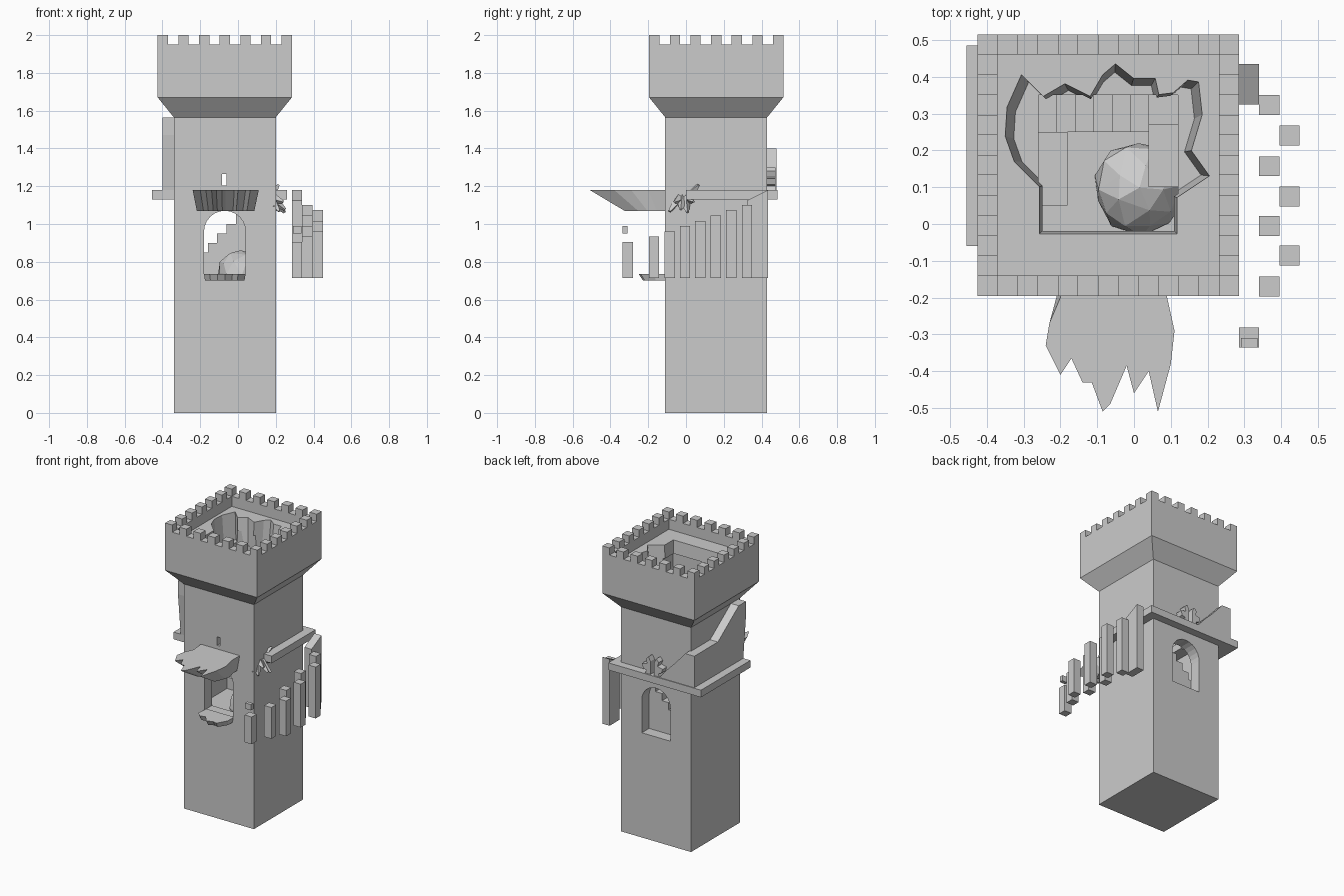
import bpy, bmesh, math, random
from mathutils import Vector, Matrix

random.seed(4)
if "Cube" in bpy.data.objects:
    bpy.data.objects.remove(bpy.data.objects["Cube"])

stone = bpy.data.materials.new("grey_stone")
stone.use_nodes = True
GREY = (0.6, 0.6, 0.6, 1)
stone.diffuse_color = GREY
stone.node_tree.nodes["Principled BSDF"].inputs["Base Color"].default_value = GREY

CX, CY = -0.07, 0.16          # tower axis
HALF, TOP_HALF = 0.27, 0.355  # shaft and crown half widths
SEG = TOP_HALF * 2 / 13       # merlon module


def finish(name, bm):
    bmesh.ops.recalc_face_normals(bm, faces=bm.faces)
    me = bpy.data.meshes.new(name)
    bm.to_mesh(me)
    bm.free()
    ob = bpy.data.objects.new(name, me)
    me.materials.append(stone)
    bpy.context.collection.objects.link(ob)
    return ob


def skin(bm, rings):
    """Closed solid through matching rings of points."""
    loops = [[bm.verts.new(p) for p in r] for r in rings]
    n = len(loops[0])
    for a, b in zip(loops, loops[1:]):
        for i in range(n):
            j = (i + 1) % n
            bm.faces.new((a[i], a[j], b[j], b[i]))
    bm.faces.new(loops[0])
    bm.faces.new(loops[-1])


def box(bm, x0, x1, y0, y1, z0, z1):
    skin(bm, [[(x0, y0, z), (x1, y0, z), (x1, y1, z), (x0, y1, z)] for z in (z0, z1)])


def boxes(name, dims):
    bm = bmesh.new()
    for d in dims:
        box(bm, *d)
    return finish(name, bm)


def slab(name, outline, top, bottom, pivot=(0, 0), scale=(1, 1)):
    """Flat ragged outline, with the underside drawn in towards a pivot."""
    px, py = pivot
    low = [(px + (x - px) * scale[0], py + (y - py) * scale[1], bottom) for x, y in outline]
    bm = bmesh.new()
    skin(bm, [[(x, y, top) for x, y in outline], low])
    return finish(name, bm)


def upright(name, profile, axis, a, b):
    """Profile of (horizontal, z) pushed along x or y."""
    bm = bmesh.new()
    skin(bm, [[(d, h, z) if axis == "x" else (h, d, z) for h, z in profile] for d in (a, b)])
    return finish(name, bm)


def arch(x0, x1, z0, z1, steps=12):
    r, c = (x1 - x0) / 2, (x0 + x1) / 2
    curve = [(c + r * math.cos(math.pi * i / steps), z1 - r + r * math.sin(math.pi * i / steps))
             for i in range(steps + 1)]
    return [(x0, z0), (x1, z0)] + curve


# Tower body: shaft, flared corbel, crown and sunken roof deck
bm = bmesh.new()
skin(bm, [[(CX + sx * h, CY + sy * h, z) for sx, sy in ((-1, -1), (1, -1), (1, 1), (-1, 1))]
          for h, z in ((HALF, 0), (HALF, 1.565), (TOP_HALF, 1.67), (TOP_HALF, 1.95),
                       (TOP_HALF - SEG, 1.95), (TOP_HALF - SEG, 1.88))])
tower = finish("tower", bm)

# Cutters: room, collapsed roof, arched windows and slit
hole = [(-.26, .1), (-.33, .17), (-.355, .24), (-.35, .32), (-.31, .41), (-.25, .35), (-.19, .385),
        (-.12, .35), (-.085, .41), (-.05, .44), (0, .4), (.06, .4), (.07, .355), (.11, .36),
        (.15, .395), (.18, .39), (.19, .3), (.16, .2), (.21, .13), (.12, .07), (.12, -.03), (-.26, -.03)]
cutters = [
    boxes("room_cutter", [(-.26, .12, -.03, .35, .72, 1.79)]),
    slab("roof_hole_cutter", hole, 1.92, 1.70, (CX, CY), (.9, .9)),
    upright("window_cutter", arch(-.18, .04, .73, 1.07), "y", -.3, .6),
    boxes("slit_cutter", [(-.085, -.06, -.3, .6, 1.205, 1.265)]),
]
for c in cutters:
    c.hide_render = True
    c.hide_set(True)
    m = tower.modifiers.new(c.name, "BOOLEAN")
    m.operation, m.solver, m.object = "DIFFERENCE", "EXACT", c

# Battlements: seven merlons a side
bm = bmesh.new()
for i in range(13):
    for j in range(13):
        if i % 2 == 0 and j % 2 == 0 and (i in (0, 12) or j in (0, 12)):
            x, y = CX - TOP_HALF + i * SEG, CY - TOP_HALF + j * SEG
            box(bm, x, x + SEG, y, y + SEG, 1.95, 2)
finish("merlons", bm)

# Walkway ledge round three sides
boxes("walkway", [(-.455, -.34, -.06, .485, 1.13, 1.18), (-.34, .2, .43, .485, 1.13, 1.18),
                  (.2, .26, .0, .485, 1.13, 1.18)])

# Parapet walls rising along the walkway
upright("side_parapet", [(.48, 1.18), (.48, 1.4), (.22, 1.4), (-.01, 1.565), (-.09, 1.565),
                         (-.09, 1.47), (-.06, 1.18)], "x", -.4, -.34)
upright("back_parapet", [(-.4, 1.18), (-.4, 1.4), (-.33, 1.4), (-.25, 1.31), (-.18, 1.24),
                         (-.13, 1.18)], "y", .43, .48)

# Broken stone frame either side of the slit
for side in (-1, 1):
    pts = [(.014, 1.18), (.014, 1.27), (.03, 1.3), (.05, 1.28), (.04, 1.25), (.08, 1.24),
           (.07, 1.21), (.045, 1.2), (.055, 1.18)]
    upright("slit_frame", [(-.0725 + side * x, z) for x, z in pts], "y", .425, .475)

# Collapsed front balcony and window sill
slab("front_balcony", [(-.21, -.1), (-.2, -.2), (-.23, -.27), (-.24, -.33), (-.2, -.41), (-.17, -.365),
                       (-.14, -.43), (-.115, -.43), (-.085, -.51), (-.065, -.49), (-.02, -.385),
                       (0, -.46), (.04, -.4), (.065, -.51), (.1, -.38), (.11, -.29), (.09, -.2),
                       (.09, -.1)], 1.18, 1.07, (CX, -.1), (.87, .55))
slab("window_sill", [(-.175, -.1), (-.18, -.18), (-.15, -.21), (-.11, -.2), (-.07, -.25), (-.03, -.23),
                     (0, -.24), (.04, -.17), (.04, -.1)], .735, .70, (CX, -.1), (.95, .85))

# Splintered walkway end at the front corner
bm = bmesh.new()
for k in range(7):
    a = math.radians(-75 + 22 * k)
    root = Vector((.17, -.04 + .008 * k, 1.14))
    tip = root + Vector((.08 * math.cos(a), .07 * math.sin(a), random.uniform(-.09, .08)))
    rot = (tip - root).to_track_quat("Z", "Y").to_matrix().to_4x4()
    bmesh.ops.create_cone(bm, cap_ends=True, segments=4, radius1=.035, radius2=.008,
                          depth=(tip - root).length, matrix=Matrix.Translation((root + tip) / 2) @ rot)
finish("splinters", bm)

# Stair of stepped pillars along one side, zigzagging outwards
lane = [0, 1, 2, 1, 2, 1, 2, 1]
rows = [-.335, -.197, -.113, -.032, .048, .13, .213, .296]
dims = [(.285 + .055 * s, .34 + .055 * s, y, y + .054, .715, .905 + .028 * i)
        for i, (s, y) in enumerate(zip(lane, rows))]
dims.append((.29, .335, -.335, -.31, .95, .99))
boxes("stair_pillars", dims)
upright("top_pillar", [(.325, .715), (.435, .715), (.435, 1.18), (.325, 1.125)], "x", .285, .34)

# Inner floor fragments and steps
boxes("inner_steps", [(-.26 + .05 * i, -.21 + .05 * i, .25, .35, .72, .8 + .05 * i) for i in range(6)]
      + [(.04, .12, .1, .27, 1.13, 1.18), (-.26, -.18, .05, .25, 1.13, 1.18)])

# Boulder lying in the room
bm = bmesh.new()
bmesh.ops.create_icosphere(bm, subdivisions=2, radius=.125, matrix=Matrix.Translation((.015, .1, .735)))
for v in bm.verts:
    v.co += Vector([random.uniform(-.007, .007) for _ in range(3)])
finish("boulder", bm)
